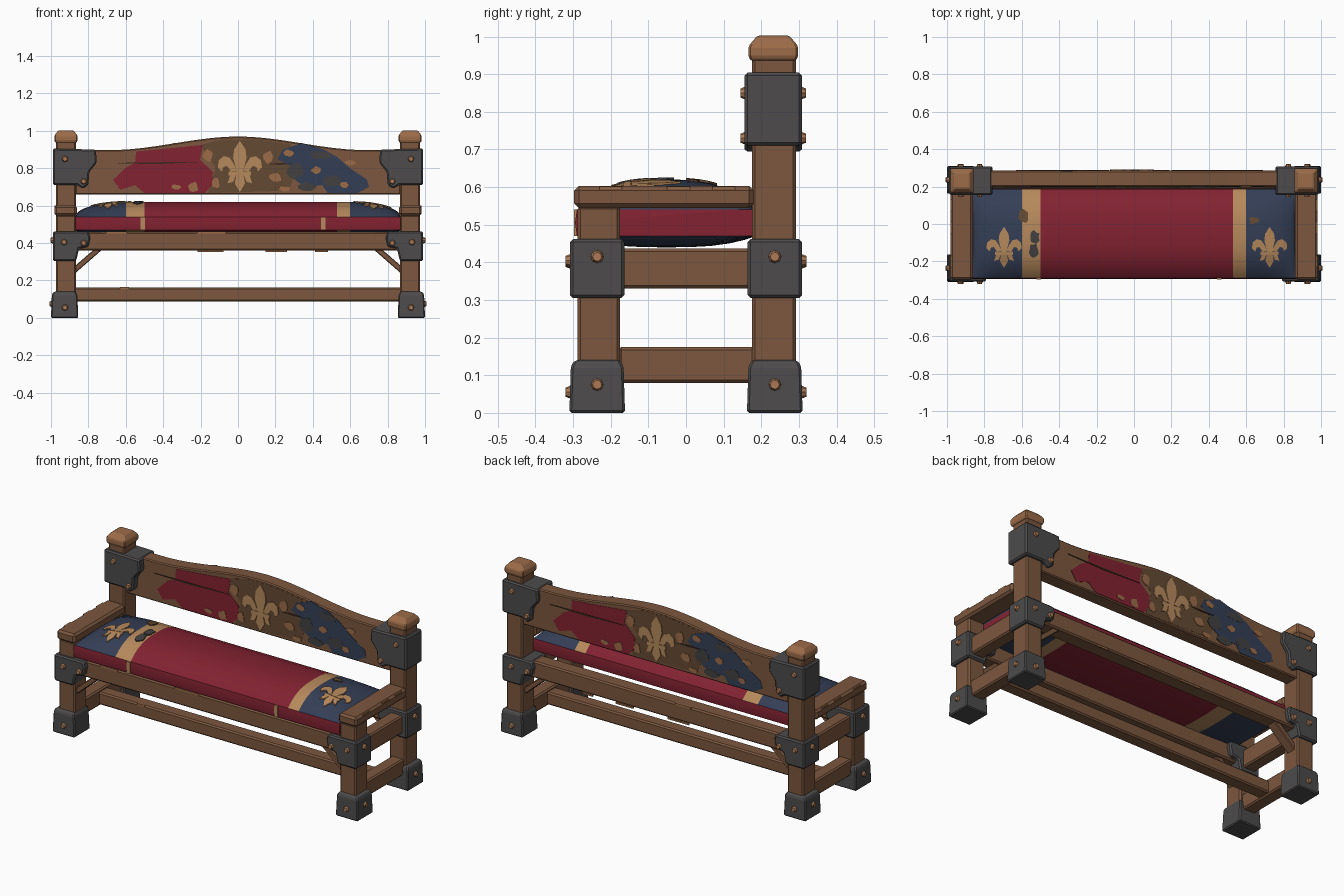
import bpy, bmesh, math, random
from mathutils import Vector, Matrix

if "Cube" in bpy.data.objects:
    bpy.data.objects.remove(bpy.data.objects["Cube"])

random.seed(4)


def material(name, r, g, b):
    m = bpy.data.materials.new(name)
    m.diffuse_color = [((c / 255 + 0.055) / 1.055) ** 2.4 for c in (r, g, b)] + [1]
    m.use_nodes = True
    m.node_tree.nodes["Principled BSDF"].inputs["Base Color"].default_value = m.diffuse_color
    return m


WOOD = material("brown wood", 124, 87, 62)
DARK = material("dark bare wood", 100, 74, 50)
WORN = material("worn light wood", 156, 108, 73)
IRON = material("dark iron", 77, 75, 75)
BOLT = material("copper bolt", 172, 122, 86)
RED = material("crimson cloth", 130, 34, 49)
BLUE = material("navy cloth", 52, 62, 85)
TAN = material("tan trim", 182, 137, 92)
CHAR = material("charcoal stain", 66, 64, 64)
CRACK = material("crack brown", 58, 40, 29)


def finish(name, bm, mats, bevel=0.0):
    bmesh.ops.recalc_face_normals(bm, faces=bm.faces[:])
    me = bpy.data.meshes.new(name)
    bm.to_mesh(me)
    bm.free()
    for m in mats:
        me.materials.append(m)
    ob = bpy.data.objects.new(name, me)
    bpy.context.collection.objects.link(ob)
    if bevel:
        mod = ob.modifiers.new("bevel", 'BEVEL')
        mod.width, mod.segments, mod.limit_method = bevel, 1, 'ANGLE'
    return ob


def solid(bm, a, b):
    """Closed prism between two matching point loops."""
    va, vb = [bm.verts.new(p) for p in a], [bm.verts.new(p) for p in b]
    n = len(va)
    bm.faces.new(va[::-1])
    bm.faces.new(vb)
    for i in range(n):
        bm.faces.new((va[i], va[(i + 1) % n], vb[(i + 1) % n], vb[i]))


def box(name, x, y, z, mat, bevel=0.008):
    bm = bmesh.new()
    ring = [(x[0], y[0]), (x[1], y[0]), (x[1], y[1]), (x[0], y[1])]
    solid(bm, [(*p, z[0]) for p in ring], [(*p, z[1]) for p in ring])
    return finish(name, bm, [mat], bevel)


def prism(name, pts, y0, y1, mat, bevel=0.008):
    """Extrude an x-z outline along y."""
    bm = bmesh.new()
    solid(bm, [(x, y0, z) for x, z in pts], [(x, y1, z) for x, z in pts])
    return finish(name, bm, [mat], bevel)


def loft(name, cx, cy, rings, mat, bevel=0.0):
    """Stack of centred rectangles: (half x, half y, z)."""
    bm = bmesh.new()
    loops = [[bm.verts.new((cx + a * hx, cy + b * hy, z))
              for a, b in ((-1, -1), (1, -1), (1, 1), (-1, 1))] for hx, hy, z in rings]
    bm.faces.new(loops[0][::-1])
    bm.faces.new(loops[-1])
    for p, q in zip(loops, loops[1:]):
        for i in range(4):
            bm.faces.new((p[i], p[(i + 1) % 4], q[(i + 1) % 4], q[i]))
    return finish(name, bm, [mat], bevel)


def plates(name, polys, place, mat):
    """Thin plates; place(u, v, k) gives the underside (k=0) and the face (k=1)."""
    bm = bmesh.new()
    for poly in polys:
        solid(bm, [place(u, v, 0) for u, v in poly], [place(u, v, 1) for u, v in poly])
    return finish(name, bm, [mat])


# posts, legs, arms, feet and brackets at the four corners
MID = [(.99, .462), (.80, .462), (.79, .43), (.80, .38), (.85, .37), (.865, .305), (.99, .305)]
TOP = [(.99, .905), (.76, .90), (.755, .83), (.795, .78), (.80, .71), (.83, .69), (.86, .71), (.99, .71)]
bolts = []
for s, side in ((-1, "left"), (1, "right")):
    cx = s * .92
    xr = lambda a, b: sorted((s * a, s * b))
    box(f"{side}_front_leg", xr(.867, .972), (-.288, -.175), (.02, .55), WOOD)
    box(f"{side}_back_post", xr(.867, .972), (.175, .292), (.02, .945), WOOD)
    loft(f"{side}_post_cap", cx, .232,
         [(.053, .058, .935), (.062, .066, .945), (.062, .066, .975), (.04, .042, 1.003)], WORN, .005)
    box(f"{side}_armrest", xr(.862, .982), (-.297, .18), (.545, .603), WOOD, .012)
    box(f"{side}_side_rail", xr(.88, .96), (-.18, .19), (.33, .437), WOOD)
    box(f"{side}_side_stretcher", xr(.88, .96), (-.18, .19), (.08, .175), WOOD)
    for cy, end in ((-.236, "front"), (.236, "back")):
        f = -1 if cy < 0 else 1
        loft(f"{side}_{end}_foot", s * .927, cy,
             [(.073, .074, 0), (.068, .07, .125), (.058, .06, .14)], IRON, .006)
        prism(f"{side}_{end}_seat_bracket", [(s * x, z) for x, z in MID], cy - .072, cy + .072, IRON)
        brace = [(.875, .235), (.875, .275), (.765, .37), (.72, .37)]
        prism(f"{side}_{end}_brace", [(s * x, z) for x, z in brace], cy - .03, cy + .03, WOOD, .004)
        for bx, bz, d in ((.925, .055, .073), (.93, .405, .073), (.825, .40, .073)):
            bolts.append(((s * bx, cy + f * d, bz), (0, f, 0)))
        bolts += [((s * .997, cy, .075), (s, 0, 0)), ((s * .992, cy, .415), (s, 0, 0))]
        for bx, bz in ((.925, .85), (.825, .73)):
            bolts.append(((s * bx, .232 + f * .076, bz), (0, f, 0)))
    prism(f"{side}_back_bracket", [(s * x, z) for x, z in TOP], .156, .308, IRON)

# bolt heads
bm = bmesh.new()
for loc, d in bolts:
    rot = Vector(d).to_track_quat('Z', 'Y').to_matrix().to_4x4()
    bmesh.ops.create_cone(bm, cap_ends=True, segments=8, radius1=.021, radius2=.012, depth=.022,
                          matrix=Matrix.Translation(loc) @ rot)
finish("bolts", bm, [BOLT])

# long rails and centre stretcher
box("front_seat_rail", (-.86, .86), (-.275, -.19), (.36, .458), WOOD)
box("back_seat_rail", (-.86, .86), (.19, .28), (.36, .458), WOOD)
box("centre_stretcher", (-.9, .9), (-.04, .04), (.088, .162), WOOD)

# backrest board with a raised middle
crest = []
for i in range(25):
    x = -.87 + 1.74 * i / 24
    t = max(0, 1 - abs(x) / .68)
    crest.append((x, .897 + .073 * t * t * (3 - 2 * t) ** 1.0 if t < .9 else .97))
prism("backrest_board", [(.87, .66), (-.87, .66)] + crest, .2, .285, WOOD, .006)

# fleur outline shared by board and cushion
wing = [(.06, -.08), (.12, .05), (.2, .17), (.31, .2), (.41, .12), (.43, -.02), (.35, -.1),
        (.32, -.01), (.25, .01), (.17, -.1)]
foot = [(.08, -.18), (.19, -.18), (.24, -.33), (.13, -.3)]
flip = lambda p: [(-u, v) for u, v in p][::-1]
FLEUR = [[(0, .5), (.11, .33), (.13, .17), (.06, -.1), (-.06, -.1), (-.13, .17), (-.11, .33)],
         wing, flip(wing), foot, flip(foot),
         [(-.22, -.18), (.22, -.18), (.22, -.1), (-.22, -.1)],
         [(-.07, -.18), (.07, -.18), (.1, -.33), (0, -.5), (-.1, -.33)]]


def blotch(x, z, rx, rz, n=11):
    return [(x + rx * r * math.cos(a), z + rz * r * math.sin(a)) for a, r in
            ((2 * math.pi * i / n, random.uniform(.72, 1.1)) for i in range(n))]


# faded paint on both faces of the board
red = [(-.668, .738), (-.604, .80), (-.55, .83), (-.545, .89), (-.38, .905), (-.187, .925), (-.203, .845),
       (-.134, .78), (-.14, .71), (-.176, .667), (-.50, .667), (-.55, .71), (-.63, .685)]
blue = [(.24, .90), (.34, .935), (.46, .90), (.53, .86), (.60, .80), (.69, .74), (.70, .70), (.64, .667),
        (.48, .667), (.45, .71), (.36, .70), (.30, .74), (.28, .81), (.21, .85)]
bare = [(-.20, .925), (-.08, .955), (.1, .955), (.28, .93), (.32, .80), (.27, .68), (-.16, .667), (-.12, .8)]
grey = [blotch(.31, .79, .05, .05), blotch(.45, .87, .06, .025), blotch(.5, .73, .05, .035),
        blotch(.37, .70, .05, .025)]
spots = [blotch(*b) for b in ((-.24, .70, .03, .03), (-.16, .87, .03, .035), (-.12, .72, .025, .03),
                              (.16, .86, .025, .035), (.2, .75, .035, .03), (.27, .88, .035, .02),
                              (.42, .79, .03, .02), (.57, .71, .025, .02), (.25, .69, .03, .015),
                              (-.33, .70, .025, .015), (.6, .83, .03, .015))]
cracks = [[(-.69, .828), (-.45, .822), (-.2, .833), (-.45, .832)],
          [(.15, .823), (.22, .818), (.30, .825), (.22, .828)]]
for f, y, end in ((1, .2, "front"), (-1, .285, "back")):
    def on_board(depth, cx=0, cz=0, k=1):
        return lambda u, v, t: (f * (cx + u * k), y - f * (depth * t - .003 * (1 - t)), cz + v * k)
    plates(f"{end}_bare_patch", [bare], on_board(.001), DARK)
    plates(f"{end}_red_paint", [red], on_board(.002), RED)
    plates(f"{end}_blue_paint", [blue], on_board(.002), BLUE)
    plates(f"{end}_grey_stains", grey, on_board(.003), CHAR)
    plates(f"{end}_worn_spots", spots, on_board(.004), WORN)
    plates(f"{end}_cracks", cracks, on_board(.005), CRACK)
    plates(f"{end}_fleur", FLEUR, on_board(.006, .01, .81, .275), TAN)

# cushion: domed top and belly, red side band, coloured ends
CY, HW = -.052, .238


def dome(x, t):
    e = max(0, (abs(x) - .6) / .27)
    return math.sqrt(max(0, 1 - e * e)) * (1 - abs(t) ** 3)


xs = [-.87, -.862, -.845, -.82, -.79, -.75, -.71, -.66, -.60, -.565, -.50, -.25]
xs = xs + [0] + [.25, .53] + [-x for x in xs[:9]][::-1]
ts = [math.sin(math.pi / 2 * (-1 + i / 6)) for i in range(13)]
bm = bmesh.new()
rings = []
for x in xs:
    ring = [(CY + HW * t, .54 + .08 * dome(x, t)) for t in ts] + [(CY + HW + .005, .505)]
    ring += [(CY + HW * t, .47 - .03 * dome(x, t)) for t in ts[::-1]] + [(CY - HW - .005, .505)]
    rings.append([bm.verts.new((x, y, z)) for y, z in ring])
n = len(rings[0])
for a, b in zip(rings, rings[1:]):
    mx = abs(a[0].co.x + b[0].co.x) / 2
    for i in range(n):
        fc = bm.faces.new((a[i], b[i], b[(i + 1) % n], a[(i + 1) % n]))
        band = i in (12, 13, n - 2, n - 1)
        fc.material_index = 0 if band or mx < .5 else (2 if mx < .6 else 1)
bm.faces.new(rings[0])
bm.faces.new(rings[-1])
cushion = finish("seat_cushion", bm, [RED, BLUE, TAN])
bpy.context.view_layer.objects.active = cushion
cushion.select_set(True)
bpy.ops.object.shade_smooth_by_angle(angle=math.radians(35))
cushion.select_set(False)


# cushion emblems, stain and front tabs
def on_cushion(cx, cy, k):
    def place(u, v, t):
        x, y = cx + u * k, cy + v * k
        return (x, y, .54 + .08 * dome(x, (y - CY) / HW) - .004 + .009 * t)
    return place


for cx, side in ((-.695, "left"), (.725, "right")):
    plates(f"{side}_cushion_fleur", FLEUR, on_cushion(cx, -.125, .22), TAN)
plates("trim_stain", [blotch(-.532, -.07, .03, .035), blotch(-.535, -.14, .028, .04)], on_cushion(0, 0, 1), CHAR)
plates("blue_wear", [blotch(-.59, .04, .03, .04), blotch(.64, .02, .03, .02)], on_cushion(0, 0, 1), DARK)
for x in (-.51, .455):
    box("front_trim_tab", (x - .012, x + .012), (-.298, -.285), (.47, .54), TAN, 0)

# chipped edges on the long timbers and armrests
for i in range(9):
    x, w = random.uniform(-.75, .75), random.uniform(.02, .06)
    y, z = random.choice(((-.275, .36), (-.275, .458), (.28, .458), (.28, .36), (-.04, .162)))
    box("edge_chip", (x - w, x + w), (y - .004, y + .004), (z - .007, z + .003), WORN, 0)
for s in (-1, 1):
    for y in (-.2, -.02, .1):
        box("arm_chip", sorted((s * .972, s * .98)), (y - .03, y + .03), (.59, .601), WORN, 0)
